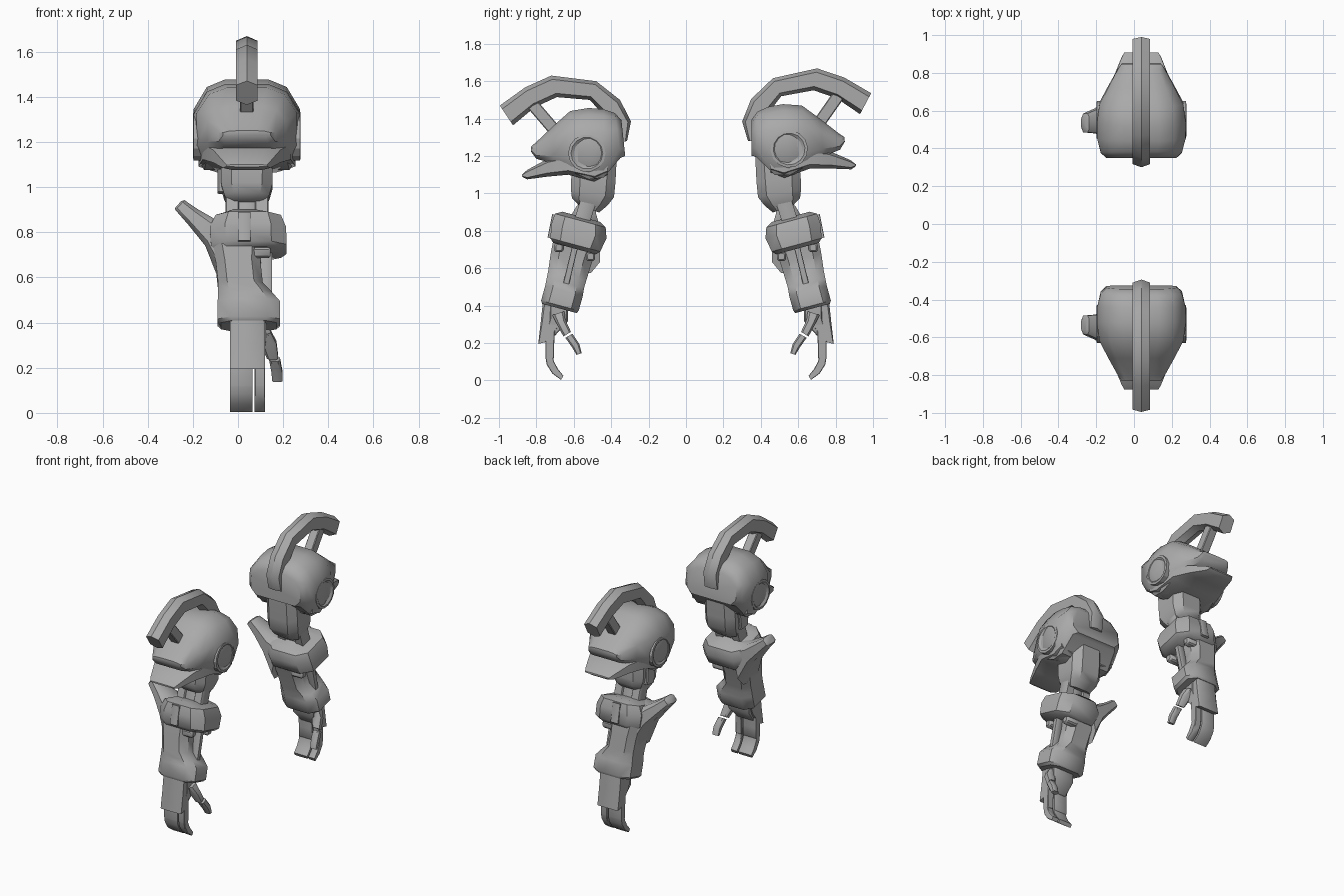
import bpy, bmesh, math
from mathutils import Vector

mat = bpy.data.materials.new("mid grey metal")
mat.diffuse_color = (0.40, 0.40, 0.40, 1)

# Cross-section outlines (a = across x, b = across the limb)
OCT = [(.6, 1), (1, .6), (1, -.6), (.6, -1), (-.6, -1), (-1, -.6), (-1, .6), (-.6, 1)]
BOX = [(.85, 1), (1, .85), (1, -.85), (.85, -1), (-.85, -1), (-1, -.85), (-1, .85), (-.85, 1)]
HEX = [(0, 1), (1, .65), (1, -.65), (0, -1), (-1, -.65), (-1, .65)]
DOME = [(.4, 1), (.75, .82), (1, .3), (1, -.6), (.8, -1), (-.8, -1), (-1, -.6), (-1, .3), (-.75, .82), (-.4, 1)]
DISC = [(math.cos(i * math.pi / 7), math.sin(i * math.pi / 7)) for i in range(14)]


def sec(p, q, xlo, xhi):
    """Section between two (outward, height) points, spanning xlo..xhi."""
    c = Vector(((xlo + xhi) / 2, (p[0] + q[0]) / 2, (p[1] + q[1]) / 2))
    return c, Vector(((xhi - xlo) / 2, 0, 0)), Vector((0, (p[0] - q[0]) / 2, (p[1] - q[1]) / 2))


def ax(s, z, h, xlo, xhi):
    """Section square to the tilted forearm axis."""
    return sec((s + .967 * h, z + .26 * h), (s - .967 * h, z - .26 * h), xlo, xhi)


def loft(name, sections, profile, place, angle=40):
    bm = bmesh.new()
    rings = [[bm.verts.new(place(c + u * a + v * b)) for a, b in profile] for c, u, v in sections]
    n = len(profile)
    for r0, r1 in zip(rings, rings[1:]):
        for i in range(n):
            bm.faces.new((r0[i], r0[(i + 1) % n], r1[(i + 1) % n], r1[i]))
    bm.faces.new(rings[0])
    bm.faces.new(rings[-1])
    bmesh.ops.recalc_face_normals(bm, faces=bm.faces)
    me = bpy.data.meshes.new(name)
    bm.to_mesh(me)
    bm.free()
    me.materials.append(mat)
    ob = bpy.data.objects.new(name, me)
    bpy.context.collection.objects.link(ob)
    bpy.ops.object.select_all(action='DESELECT')
    ob.select_set(True)
    bpy.context.view_layer.objects.active = ob
    bpy.ops.object.shade_smooth_by_angle(angle=math.radians(angle))


def arm(side, sign, tilt):
    ct, st = math.cos(tilt), math.sin(tilt)

    def low(v):
        return Vector((v.x, sign * v.y, v.z))

    def top(v):  # shoulder group is swung about its inner edge
        s, z = v.y - .3, v.z - 1.3
        return low(Vector((v.x, .3 + s * ct - z * st + .15 * abs(st), 1.3 + s * st + z * ct)))

    def part(name, sections, profile=OCT, place=low, angle=40):
        loft(side + "_" + name, sections, profile, place, angle)

    # Shoulder armour: domed shell and projecting lower lip
    X = .039
    part("shoulder_shell", [sec((s + d, hi), (s, lo), X - w, X + w) for s, d, lo, hi, w in (
        (.325, .02, 1.20, 1.39, .185), (.35, .03, 1.19, 1.43, .215), (.44, 0, 1.085, 1.45, .234),
        (.52, 0, 1.075, 1.457, .236), (.62, 0, 1.12, 1.44, .222), (.71, 0, 1.16, 1.36, .175),
        (.80, 0, 1.185, 1.275, .125), (.83, 0, 1.225, 1.25, .105))], DOME, top)
    part("shoulder_lip", [sec((s, hi), (s, lo), X - w, X + w) for s, lo, hi, w in (
        (.42, 1.10, 1.2, .21), (.49, 1.064, 1.2, .215), (.63, 1.10, 1.21, .195),
        (.74, 1.09, 1.185, .15), (.85, 1.075, 1.125, .105), (.877, 1.09, 1.10, .09))], OCT, top)
    # Round side caps
    for tag, x, d in (("left", X - .232, -1), ("right", X + .232, 1)):
        part("shoulder_cap_" + tag, [
            (Vector((x + d * o, .53, 1.215)), Vector((0, r, 0)), Vector((0, 0, r)))
            for o, r in ((-.03, .10), (.004, .10), (.006, .085), (-.004, .07))], DISC, top, 25)

    # Arched crest and its strut
    part("crest", [sec(p, q, X - .047, X + .047) for p, q in (
        ((.995, 1.47), (.925, 1.364)), ((.86, 1.567), (.81, 1.46)), ((.72, 1.63), (.69, 1.515)),
        ((.48, 1.60), (.515, 1.50)), ((.353, 1.50), (.44, 1.42)), ((.294, 1.385), (.39, 1.36)),
        ((.315, 1.28), (.37, 1.27)))], HEX, top)
    part("crest_strut", [sec((.85, 1.46), (.79, 1.49), X - .03, X + .03),
                         sec((.73, 1.32), (.67, 1.35), X - .03, X + .03)], BOX, top)

    # Upper arm, its side block and the elbow link
    part("upper_arm", [sec((c + h, z + .02), (c - h, z - .02), X - w, X + w) for c, h, z, w in (
        (.48, .11, 1.22, .11), (.495, .118, 1.08, .115), (.50, .115, 1.0, .113),
        (.515, .095, .955, .10), (.52, .055, .918, .08))])
    part("upper_arm_block", [sec((.54, 1.12), (.45, 1.1), -.09, 0),
                             sec((.55, .98), (.47, .97), -.09, 0)], BOX)
    for tag, lo, hi, h in (("left", -.055, .005, .042), ("middle", .0, .08, .03), ("right", .075, .135, .042)):
        part("elbow_link_" + tag, [ax(.525, .95, h, lo, hi), ax(.575, .79, h, lo, hi)], BOX)

    # Forearm: cuff, body with a cut-in side, wrist band
    part("forearm_cuff", [ax(.56, .875, .105, -.05, .10), ax(.565, .855, .14, -.10, .19),
                          ax(.572, .80, .152, -.125, .213), ax(.592, .725, .138, -.12, .215),
                          ax(.596, .705, .118, -.11, .19)])
    part("forearm_body", [ax(.585, .76, .12, -.125, .11), ax(.615, .65, .112, -.098, .10),
                          ax(.635, .56, .105, -.088, .11), ax(.645, .52, .103, -.088, .15),
                          ax(.652, .48, .104, -.09, .185), ax(.674, .40, .104, -.09, .187),
                          ax(.677, .385, .095, -.075, .17)])
    part("cuff_front_plate", [ax(.70, .885, .016, 0, .055), ax(.725, .76, .016, 0, .055)], BOX)
    # Pistons and pivot knobs in the cut-in side
    part("forearm_rod", [ax(.592, .72, .016, .10, .15), ax(.645, .50, .016, .10, .15)], BOX)
    for tag, s, z in (("outer", .68, .71), ("inner", .51, .662)):
        part("pivot_knob_" + tag, [(Vector((x, s, z)), Vector((0, r, 0)), Vector((0, 0, r)))
                                   for x, r in ((.06, .024), (.135, .024), (.145, .016))], OCT)
        part("pivot_stem_" + tag, [ax(s - .01, z + .05, .018, .07, .12),
                                   ax(s + .005, z, .018, .07, .12)], BOX)

    # Elbow spike swept out to the left
    part("elbow_spike", [(Vector((x, s, z)), Vector((0, hs, 0)), Vector((dx, 0, dz)))
                         for x, s, z, hs, dx, dz in (
        (-.05, .58, .72, .12, .03, .145), (-.125, .56, .80, .095, .02, .06),
        (-.20, .545, .868, .065, .02, .035), (-.257, .535, .92, .05, .02, .022),
        (-.266, .535, .922, .035, .014, .016))])

    # Hand: back plate, palm, fingers and thumb
    part("hand_back", [sec((.765, .42), (.63, .385), -.035, .12), sec((.777, .31), (.665, .30), -.035, .12),
                       sec((.79, .195), (.752, .205), -.035, .12)], BOX)
    part("palm", [sec((.73, .40), (.63, .39), -.03, .125), sec((.73, .33), (.632, .315), -.03, .125),
                  sec((.755, .24), (.70, .24), -.02, .11)], BOX)
    joints = [((.752, .27), (.70, .27)), ((.752, .19), (.705, .19)), ((.752, .122), (.706, .122)),
              ((.75, .115), (.71, .118)), ((.745, .085), (.705, .10)), ((.715, .037), (.685, .062)),
              ((.668, .003), (.655, .025))]
    for tag, lo, hi in (("wide", -.035, .064), ("narrow", .074, .12)):
        part("finger_" + tag, [sec(p, q, lo, hi) for p, q in joints], BOX)
    part("thumb_base", [sec((.715, .35), (.65, .37), .07, .145), sec((.69, .30), (.645, .325), .10, .17),
                        sec((.655, .235), (.615, .26), .128, .178)])
    part("thumb_tip", [sec((.645, .228), (.607, .25), .138, .186), sec((.608, .175), (.57, .195), .148, .196),
                       sec((.585, .137), (.558, .145), .152, .196)])


arm("front", -1, 0)
arm("rear", 1, math.radians(5.5))
